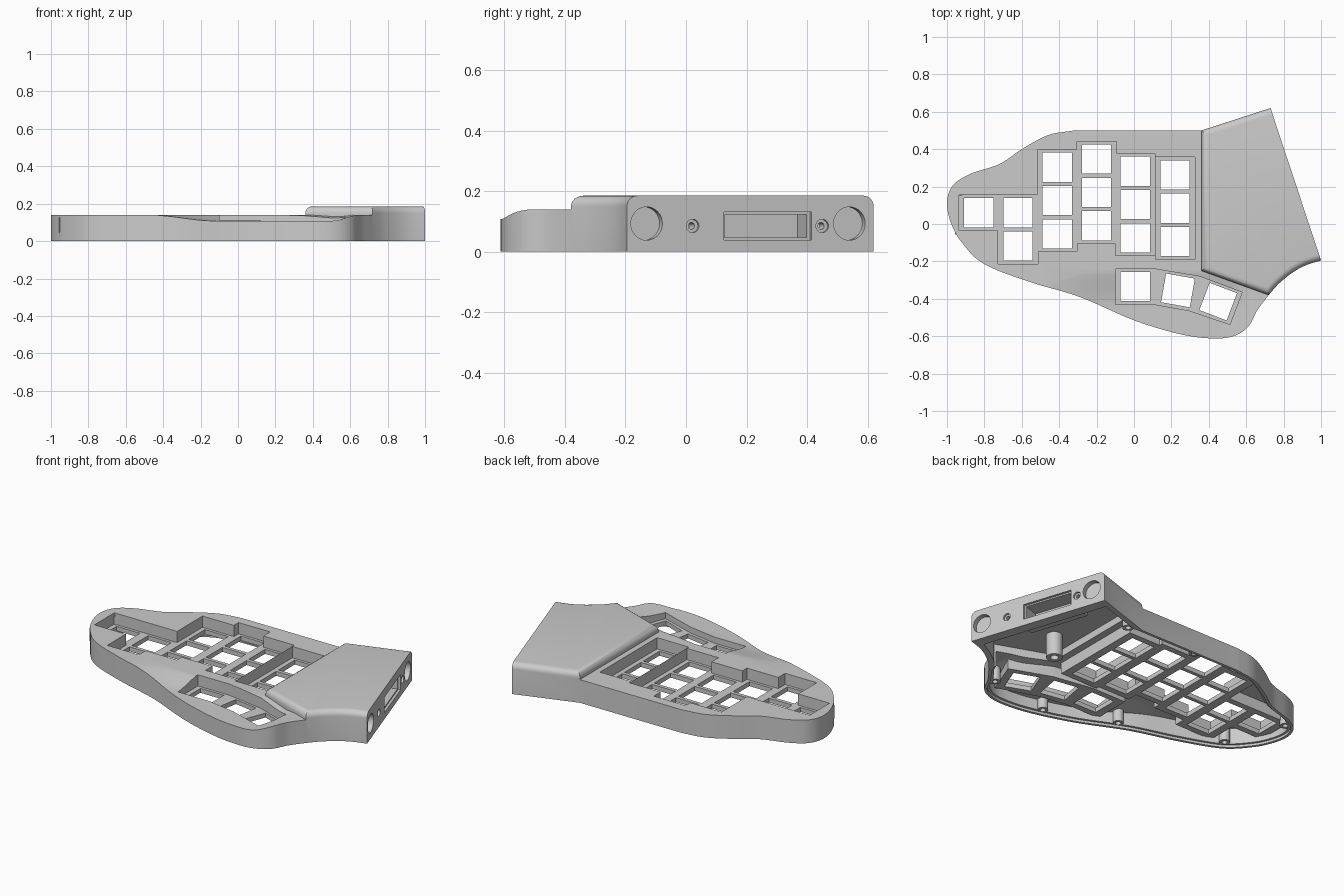
import bpy, bmesh, math
from mathutils import Vector, Matrix

if "Cube" in bpy.data.objects:
    bpy.data.objects.remove(bpy.data.objects["Cube"])

grey = bpy.data.materials.new("matte_grey")
grey.use_nodes = True
grey.diffuse_color = (0.6, 0.6, 0.6, 1)
grey.node_tree.nodes["Principled BSDF"].inputs["Base Color"].default_value = (0.6, 0.6, 0.6, 1)


# ---- helpers ----
def finish(name, bm):
    bmesh.ops.recalc_face_normals(bm, faces=bm.faces)
    mesh = bpy.data.meshes.new(name)
    bm.to_mesh(mesh)
    bm.free()
    mesh.materials.append(grey)
    obj = bpy.data.objects.new(name, mesh)
    bpy.context.collection.objects.link(obj)
    return obj


def prism(name, polys, z0, z1, round_edge=None, radius=0.035):
    bm = bmesh.new()
    for poly in polys:
        base = bm.faces.new([bm.verts.new((p[0], p[1], z0)) for p in poly])
        ext = bmesh.ops.extrude_face_region(bm, geom=[base])["geom"]
        bmesh.ops.translate(bm, vec=(0, 0, z1 - z0),
                            verts=[g for g in ext if isinstance(g, bmesh.types.BMVert)])
    bmesh.ops.recalc_face_normals(bm, faces=bm.faces)
    if round_edge:
        edges = [e for e in bm.edges
                 if all(v.co.z > z1 - 0.001 for v in e.verts) and round_edge(e)]
        bmesh.ops.bevel(bm, geom=edges, offset=radius, segments=6, profile=0.5,
                        affect='EDGES', clamp_overlap=False)
    return finish(name, bm)


def boolean(target, tool, mode='DIFFERENCE'):
    mod = target.modifiers.new("cut", 'BOOLEAN')
    mod.operation, mod.solver, mod.object = mode, 'EXACT', tool
    bpy.context.view_layer.objects.active = target
    bpy.ops.object.modifier_apply(modifier=mod.name)
    bpy.data.objects.remove(tool)


def ccw(poly):
    area = sum(a[0] * b[1] - b[0] * a[1] for a, b in zip(poly, poly[1:] + poly[:1]))
    return poly if area > 0 else poly[::-1]


def inset(poly, d):
    pts = [Vector(p) for p in ccw(poly)]
    out = []
    for i, p in enumerate(pts):
        a = (p - pts[i - 1]).normalized()
        b = (pts[(i + 1) % len(pts)] - p).normalized()
        na, nb = Vector((-a.y, a.x)), Vector((-b.y, b.x))
        m = (na + nb).normalized()
        out.append(p + m * d / max(m.dot(na), 0.4))
    return out


def smooth_path(pts, steps=6):
    pts = [Vector(p) for p in pts]
    ext = [2 * pts[0] - pts[1]] + pts + [2 * pts[-1] - pts[-2]]
    out = []
    for p0, p1, p2, p3 in zip(ext, ext[1:], ext[2:], ext[3:]):
        for k in range(steps):
            t = k / steps
            out.append(0.5 * (2 * p1 + (p2 - p0) * t + (2 * p0 - 5 * p1 + 4 * p2 - p3) * t * t
                              + (3 * p1 - p0 - 3 * p2 + p3) * t ** 3))
    return out + [pts[-1]]


def square(x, y, hx, hy, deg=0):
    rot = Matrix.Rotation(math.radians(deg), 2)
    return [Vector((x, y)) + rot @ Vector((sx * hx, sy * hy))
            for sx, sy in ((-1, -1), (1, -1), (1, 1), (-1, 1))]


def disc(x, y, r, n=24):
    return [(x + r * math.cos(i * math.tau / n), y + r * math.sin(i * math.tau / n)) for i in range(n)]


def ramp(v, a, b):
    t = min(max((v - a) / (b - a), 0), 1)
    return t * t * (3 - 2 * t)


def thumb_dip(drop):
    # solid whose curved underside scoops the lowered thumb area
    bm = bmesh.new()
    bmesh.ops.create_grid(bm, x_segments=48, y_segments=20, size=1)
    for v in bm.verts:
        x, y = 0.01 + v.co.x * 0.72, -0.45 + v.co.y * 0.3
        dip = ramp(x, -0.6, -0.12) * ramp(x, 0.67, 0.5) * ramp(y, -0.2, -0.45)
        v.co = (x, y, 0.145 - 0.037 * dip - drop)
    ext = bmesh.ops.extrude_face_region(bm, geom=bm.faces[:])["geom"]
    for g in ext:
        if isinstance(g, bmesh.types.BMVert):
            g.co.z = 0.4
    return finish("dip_cutter", bm)


# ---- outer body ----
curve = smooth_path([(-0.32, 0.5), (-0.46, 0.475), (-0.6, 0.4), (-0.72, 0.32), (-0.87, 0.27),
                     (-0.965, 0.21), (-1, 0.12), (-0.98, 0.01), (-0.92, -0.1), (-0.8, -0.215),
                     (-0.556, -0.31), (-0.29, -0.39), (0, -0.515), (0.25, -0.59), (0.42, -0.612),
                     (0.53, -0.6), (0.61, -0.55), (0.66, -0.46), (0.72, -0.38)])
outline = ccw(curve + [Vector((0.75, -0.3)), Vector((0.6, 0.4)), Vector((0.4, 0.5))])
case = prism("keyboard_case", [outline], 0, 0.14)
boolean(case, thumb_dip(0))

# ---- raised end housing ----
back, front = Vector((0.73, 0.62)), Vector((1.0, -0.195))
sweep = smooth_path([(0.72, -0.38), (0.775, -0.318), (0.85, -0.258), (0.92, -0.22), front], 3)
wing = ccw([Vector((0.36, 0.5)), Vector((0.36, -0.25))] + sweep + [back])


def not_end(e):
    return not all(abs((v.co.xy - back).cross(front - back)) < 0.001 for v in e.verts) \
        if hasattr(Vector((0, 0)), "cross") else True


boolean(case, prism("end_housing", [wing], 0, 0.185, not_end), 'UNION')

# ---- hollow underside ----
cavity = prism("cavity", [inset(outline, 0.03)], -0.1, 0.112)
boolean(cavity, thumb_dip(0.03))
boolean(case, cavity)
wing_room = [(0.39, 0.475), (0.39, -0.225), (0.71, -0.342), (0.77, -0.275), (0.84, -0.225),
             (0.925, -0.175), (0.68, 0.57)]
boolean(case, prism("wing_cavity", [wing_room], -0.1, 0.155))
boolean(case, prism("rim_ledge", [inset(outline, 0.016)], -0.1, 0.014))

# ---- key wells: x, top key y, key count ----
columns = [(-0.83, 0.06, 1), (-0.62, 0.06, 2), (-0.41, 0.303, 3),
           (-0.2, 0.347, 3), (0.007, 0.282, 3), (0.22, 0.262, 3)]
pitch = 0.178
thumb_well = ccw([(-0.1, -0.24), (0.11, -0.24), (0.35, -0.28), (0.578, -0.365),
                  (0.513, -0.537), (0.294, -0.463), (0.11, -0.43), (-0.1, -0.43)])


def column_rect(col, grow):
    x, top, n = col
    return square(x, top - (n - 1) * pitch / 2, 0.106 + grow, 0.095 + (n - 1) * pitch / 2 + grow)


for col in columns:
    boolean(case, prism("well", [column_rect(col, 0.02)], 0.045, 0.125), 'UNION')
well = prism("thumb_well", [inset(thumb_well, -0.02)], 0.045, 0.13)
boolean(well, thumb_dip(0.012))
boolean(case, well, 'UNION')
for col in columns:
    boolean(case, prism("recess", [column_rect(col, 0)], 0.072, 0.4))
boolean(case, prism("thumb_recess", [thumb_well], 0.072, 0.4))

# ---- switch holes ----
holes = [square(x, top - i * pitch, 0.078, 0.078) for x, top, n in columns for i in range(n)]
holes += [square(x, y, 0.078, 0.078, a)
          for x, y, a in ((0.007, -0.335, 0), (0.235, -0.355, -10), (0.45, -0.415, -21))]
boolean(case, prism("switch_holes", holes, -0.1, 0.4))

# ---- screw bosses: x, y, radius, top ----
bosses = [(0.42, 0.45, 0.032, 0.125), (-0.04, 0.465, 0.03, 0.125), (-0.93, 0.18, 0.03, 0.125),
          (-0.79, -0.17, 0.03, 0.125), (-0.21, -0.385, 0.03, 0.1), (0.2, -0.54, 0.03, 0.09),
          (0.6, -0.47, 0.03, 0.1), (0.52, -0.06, 0.045, 0.165)]
for x, y, r, top in bosses:
    boolean(case, prism("boss", [disc(x, y, r)], 0.016, top), 'UNION')
boolean(case, prism("screw_holes", [disc(x, y, r * 0.5) for x, y, r, _ in bosses], -0.1, 0.07))

# ---- end face: magnets, screws and connector slot ----
along = (front - back).normalized()
turn = math.atan2(along.x, -along.y)


def on_face(obj, y, z, depth):
    # local -x runs into the end wall
    p = back + (front - back) * ((back.y - y) / (back.y - front.y))
    obj.data.transform(Matrix.Translation((p.x, p.y, z)) @ Matrix.Rotation(turn, 4, 'Z')
                       @ Matrix.Rotation(math.pi / 2, 4, 'Y') @ Matrix.Translation((0, 0, -depth)))
    return obj


def round_hole(y, z, r, depth):
    boolean(case, on_face(prism("hole", [disc(0, 0, r, 32)], 0, depth + 0.1), y, z, depth))


def slot(y, z, w, h, depth, out=0.1, mode='DIFFERENCE'):
    boolean(case, on_face(prism("slot", [square(0, 0, h / 2, w / 2)], 0, depth + out), y, z, depth), mode)


slot(0.27, 0.09, 0.36, 0.14, 0.125, -0.02, 'UNION')
slot(0.27, 0.085, 0.305, 0.092, 0.015)
slot(0.268, 0.085, 0.285, 0.075, 0.11)
for y in (-0.13, 0.54):
    round_hole(y, 0.093, 0.055, 0.03)
for y in (0.022, 0.45):
    round_hole(y, 0.085, 0.022, 0.012)
    round_hole(y, 0.085, 0.011, 0.09)

# ---- shading ----
bpy.ops.object.select_all(action='DESELECT')
case.select_set(True)
bpy.context.view_layer.objects.active = case
bpy.ops.object.shade_smooth_by_angle(angle=math.radians(30))
